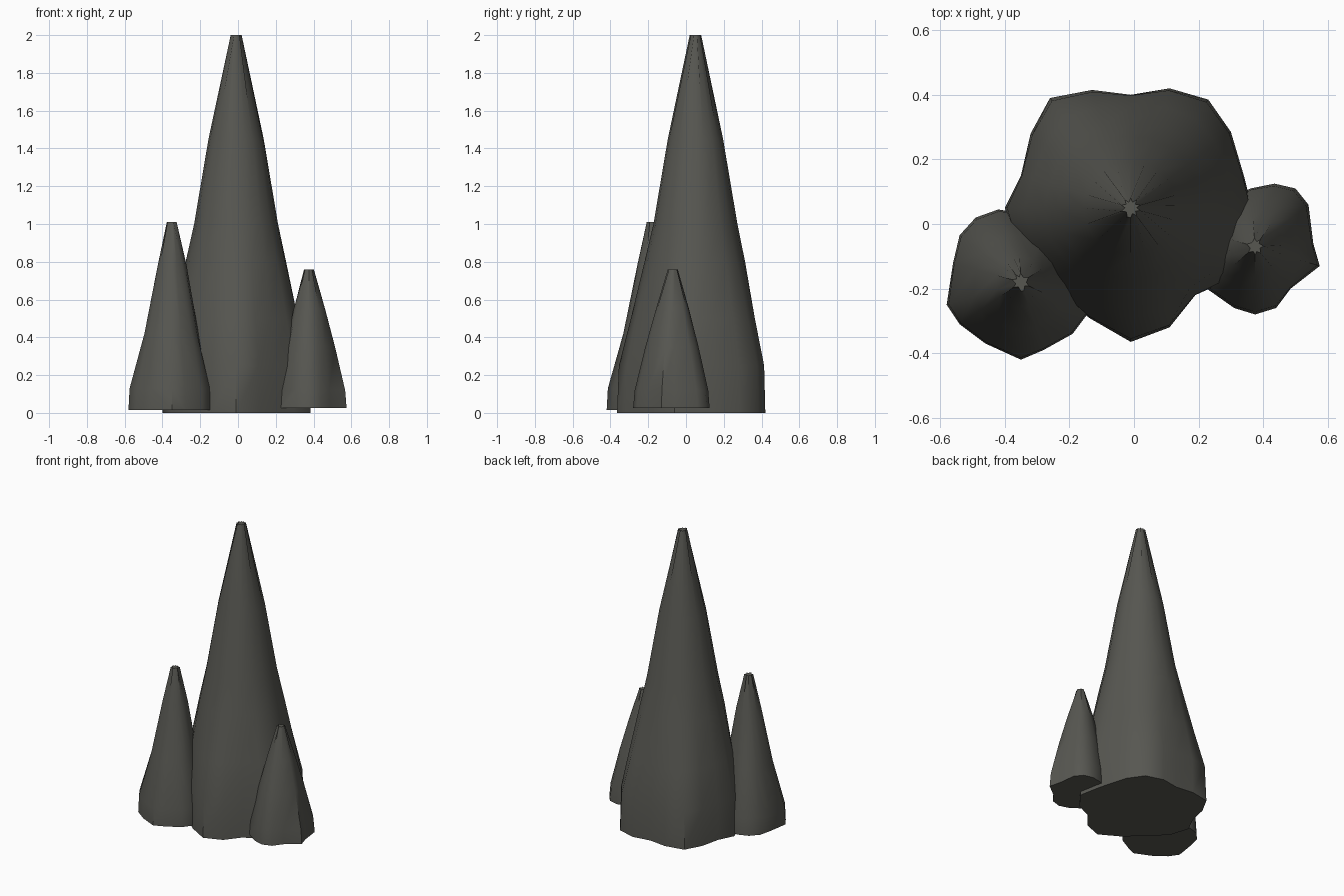
import bpy, bmesh, math

if "Cube" in bpy.data.objects:
    bpy.data.objects.remove(bpy.data.objects["Cube"])

stone = bpy.data.materials.new("dark_stone")
stone.diffuse_color = (0.095, 0.095, 0.083, 1)
stone.use_nodes = True
stone.node_tree.nodes["Principled BSDF"].inputs["Base Color"].default_value = stone.diffuse_color


def spike(name, apex, outline, profile):
    """Lobed base that rounds off as it rises and ends in a small fluted tip.
    Each profile row is height, scale, roundness."""
    bm = bmesh.new()
    ax, ay = apex
    polar = [(math.hypot(x - ax, y - ay), math.atan2(y - ay, x - ax)) for x, y in outline]
    n = len(polar)
    mean = sum(r for r, a in polar) / n
    rings = []
    for z, s, blend in profile:
        ring = []
        for i, (r, a) in enumerate(polar):
            d = s * (r + (mean - r) * blend)
            if z == profile[-1][0] and i % 2:
                d *= 0.6  # flutes at the tip
            ring.append(bm.verts.new((ax + d * math.cos(a), ay + d * math.sin(a), z)))
        rings.append(ring)
    for low, high in zip(rings, rings[1:]):
        for i in range(n):
            j = (i + 1) % n
            bm.faces.new((low[i], low[j], high[j], high[i]))
    bm.faces.new(rings[0][::-1])
    bm.faces.new(rings[-1])
    bmesh.ops.recalc_face_normals(bm, faces=bm.faces)
    mesh = bpy.data.meshes.new(name)
    bm.to_mesh(mesh)
    bm.free()
    mesh.materials.append(stone)
    obj = bpy.data.objects.new(name, mesh)
    bpy.context.collection.objects.link(obj)
    bpy.ops.object.select_all(action='DESELECT')
    bpy.context.view_layer.objects.active = obj
    obj.select_set(True)
    bpy.ops.object.shade_smooth_by_angle(angle=0.8)


# Tall central spike
spike("main_spike", (-0.01, 0.05),
      [(-0.01, -0.365), (0.11, -0.32), (0.19, -0.22), (0.30, -0.17), (0.385, -0.06),
       (0.36, 0.07), (0.34, 0.15), (0.30, 0.285), (0.23, 0.385), (0.11, 0.42), (-0.01, 0.40),
       (-0.13, 0.415), (-0.26, 0.39), (-0.32, 0.28), (-0.35, 0.15), (-0.40, 0.05),
       (-0.36, -0.08), (-0.26, -0.18), (-0.14, -0.29)],
      [(0, 1, 0), (0.25, 0.985, 0.1), (0.5, 0.86, 0.5), (0.8, 0.70, 0.85), (1.0, 0.585, 1),
       (1.45, 0.385, 1), (2, 0.08, 1)])

# Medium spike on the left
spike("left_spike", (-0.35, -0.18),
      [(-0.35, -0.42), (-0.46, -0.37), (-0.54, -0.31), (-0.58, -0.25), (-0.56, -0.12),
       (-0.54, -0.035), (-0.49, 0.02), (-0.42, 0.045), (-0.36, 0.035), (-0.26, 0.0),
       (-0.19, -0.08), (-0.15, -0.19), (-0.145, -0.28), (-0.19, -0.34), (-0.28, -0.39)],
      [(0.015, 1, 0), (0.13, 0.98, 0.1), (0.42, 0.66, 0.6), (0.78, 0.35, 1), (1.01, 0.125, 1)])

# Short spike on the right
spike("right_spike", (0.375, -0.07),
      [(0.375, -0.28), (0.44, -0.26), (0.485, -0.20), (0.575, -0.13), (0.555, -0.06),
       (0.54, 0.06), (0.50, 0.11), (0.435, 0.125), (0.36, 0.11), (0.28, 0.06),
       (0.24, -0.03), (0.22, -0.12), (0.225, -0.20), (0.31, -0.26)],
      [(0.025, 1, 0), (0.12, 0.97, 0.1), (0.35, 0.72, 0.4), (0.55, 0.46, 0.8), (0.76, 0.14, 1)])
